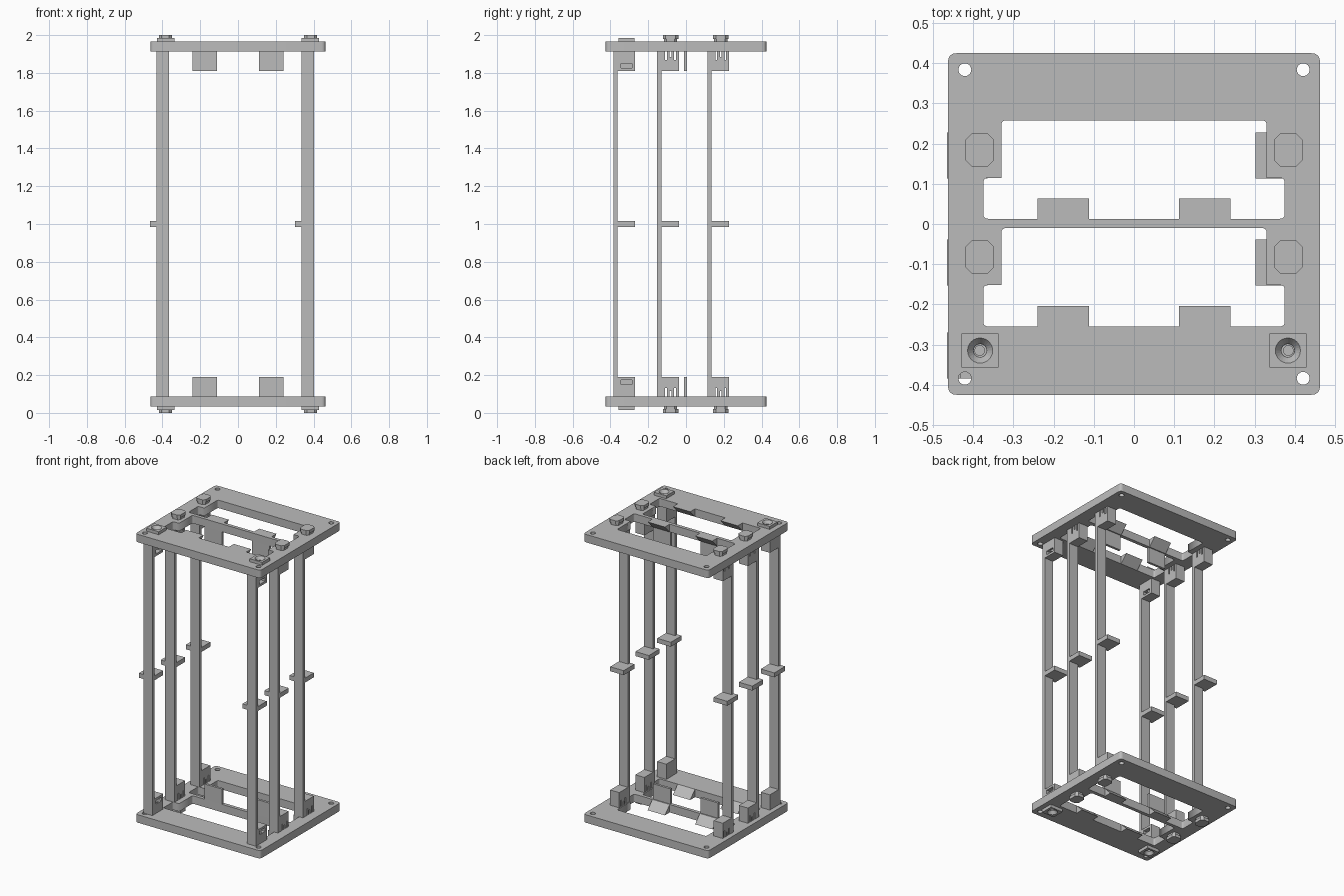
import bpy, bmesh, math
from mathutils import Vector

if "Cube" in bpy.data.objects:
    bpy.data.objects.remove(bpy.data.objects["Cube"], do_unlink=True)

grey = bpy.data.materials.new("plain_grey")
grey.use_nodes = True
colour = (0.5, 0.5, 0.5, 1)
grey.diffuse_color = colour
grey.node_tree.nodes["Principled BSDF"].inputs["Base Color"].default_value = colour

MID = Vector((0, 0, 1))        # everything is modelled about mid height
IN, OUT = 0.912, 0.965         # inner and outer face of a plate


def add(name, bm=None, mesh=None, mirror=True):
    if bm:
        bmesh.ops.recalc_face_normals(bm, faces=bm.faces)
        mesh = bpy.data.meshes.new(name)
        bm.to_mesh(mesh)
        bm.free()
    ob = bpy.data.objects.new(name, mesh)
    bpy.context.scene.collection.objects.link(ob)
    ob.location = MID
    mesh.materials.clear()
    mesh.materials.append(grey)
    if mirror:
        m = ob.modifiers.new("both_ends", 'MIRROR')
        m.use_axis = (False, False, True)
    return ob


def prism(bm, ring, offset):
    """Extrude a closed ring of points by an offset."""
    f = bm.faces.new([bm.verts.new(p) for p in ring])
    ext = bmesh.ops.extrude_face_region(bm, geom=[f])
    bmesh.ops.translate(bm, vec=offset,
                        verts=[v for v in ext["geom"] if isinstance(v, bmesh.types.BMVert)])


def box(x0, x1, y0, y1, z0, z1, bm=None):
    bm = bm or bmesh.new()
    prism(bm, [(x0, y0, z0), (x1, y0, z0), (x1, y1, z0), (x0, y1, z0)], (0, 0, z1 - z0))
    return bm


def cone(bm, x, y, z0, z1, r0, r1):
    ret = bmesh.ops.create_cone(bm, cap_ends=True, segments=24, radius1=r0, radius2=r1, depth=z1 - z0)
    bmesh.ops.translate(bm, vec=(x, y, (z0 + z1) / 2), verts=ret["verts"])


def cut(ob, bm):
    """Subtract a hidden cutter, before the mirror."""
    cutter = add(ob.name + "_cutter", bm, mirror=False)
    cutter.hide_render = True
    cutter.hide_set(True)
    mod = ob.modifiers.new("cut", 'BOOLEAN')
    mod.object = cutter
    mod.solver = 'EXACT'
    ob.modifiers.move(len(ob.modifiers) - 1, 0)


def rounded(points, r):
    """Round the convex corners of a counter-clockwise outline."""
    out = []
    for i, p in enumerate(points):
        p = Vector(p)
        a = Vector(points[i - 1]) - p
        b = Vector(points[(i + 1) % len(points)]) - p
        if a.cross(b) > 0:
            out.append(p)
            continue
        a, b = p + a.normalized() * r, p + b.normalized() * r
        out += [a * (1 - t) ** 2 + p * 2 * t * (1 - t) + b * t * t for t in (0, .25, .5, .75, 1)]
    return out


def circle(x, y, r, n=24):
    return [(x + r * math.cos(i * math.tau / n), y + r * math.sin(i * math.tau / n)) for i in range(n)]


def opening(y0, y1, y2):
    w, n = 0.375, 0.33
    return rounded([(-w, y0), (w, y0), (w, y1), (n, y1), (n, y2), (-n, y2), (-n, y1), (-w, y1)], 0.012)


# End plates with two stepped openings, corner holes and screw holes
X, Y = 0.463, 0.425
SCREW = (0.383, -0.315)
outlines = [rounded([(-X, -Y), (X, -Y), (X, Y), (-X, Y)], 0.022),
            opening(0.013, 0.115, 0.258), opening(-0.255, -0.152, -0.01)]
for sx in (-1, 1):
    outlines += [circle(sx * 0.421, sy * 0.384, 0.016) for sy in (-1, 1)]
    outlines.append(circle(sx * SCREW[0], SCREW[1], 0.016))
curve = bpy.data.curves.new("plate_outline", 'CURVE')
curve.dimensions = '2D'
curve.fill_mode = 'BOTH'
curve.extrude = (OUT - IN) / 2
for ring in outlines:
    sp = curve.splines.new('POLY')
    sp.points.add(len(ring) - 1)
    for pt, p in zip(sp.points, ring):
        pt.co = (p[0], p[1], 0, 1)
    sp.use_cyclic_u = True
temp = bpy.data.objects.new("plate_outline", curve)
bpy.context.scene.collection.objects.link(temp)
graph = bpy.context.evaluated_depsgraph_get()
bm = bmesh.new()
bm.from_mesh(bpy.data.meshes.new_from_object(temp.evaluated_get(graph)))
bpy.data.objects.remove(temp, do_unlink=True)
bmesh.ops.remove_doubles(bm, verts=bm.verts, dist=1e-5)
bmesh.ops.translate(bm, vec=(0, 0, (IN + OUT) / 2), verts=bm.verts)
add("end_plates", bm)

# Sloped lips on the opening edges and upright flaps on the crossbar
lips, flaps = bmesh.new(), bmesh.new()
for x0 in (-0.24, 0.112):
    for y in (0.013, -0.255):
        prism(lips, [(x0, y, IN), (x0, y, OUT), (x0, y + 0.051, OUT)], (0.128, 0, 0))
    box(x0, x0 + 0.128, -0.01, 0.006, 0.81, IN, flaps)
add("sloped_lips", lips)
add("crossbar_flaps", flaps)

# Raised square pads with countersunk screw holes
for side, sx in (("right", -1), ("left", 1)):
    x, y = sx * SCREW[0], SCREW[1]
    pad = add(side + "_screw_pad", box(x - .046, x + .046, y - .042, y + .042, OUT, 0.985))
    bm = bmesh.new()
    cone(bm, x, y, OUT - 0.001, 0.986, 0.016, 0.032)
    cut(pad, bm)

# Posts: thin strip, shelf at mid height and a block at each end
for side, x0, xc in (("right", -0.432, -0.384), ("left", 0.335, 0.384)):
    x1 = x0 + 0.067
    for row, y0 in (("front", -0.385), ("middle", -0.153), ("back", 0.113)):
        name = f"{row}_{side}_"
        y1 = y0 + 0.115
        add(name + "post", box(x0, x1, y0, y0 + 0.022, -IN, IN), mirror=False)
        add(name + "shelf", box(x0 - 0.033, x1, y0, y1, -0.015, 0.015), mirror=False)
        block = add(name + "block", box(x0, x1, y0, y1, 0.81, IN))
        bm = bmesh.new()
        if row == "front":
            # nut pocket open on one side, and the screw shaft above it
            box(x1 - 0.05, x1 + 0.01, y0 + 0.04, y0 + 0.098, 0.825, 0.85, bm)
            cut(block, bm)
            bm = bmesh.new()
            cone(bm, xc, SCREW[1], 0.835, IN + 0.01, 0.012, 0.012)
            cut(block, bm)
            continue
        # clip slots through the block
        yc = y0 + 0.071
        for d in (-0.024, 0, 0.024):
            low = 0.885 if d == 0 else 0.868
            box(x0 - 0.01, x1 + 0.01, yc + d - 0.005, yc + d + 0.005, low, IN + 0.01, bm)
        cut(block, bm)
        # snap peg: eight-sided head on a narrower neck
        peg = bmesh.new()
        for k, z0, z1 in ((0.85, OUT, 0.98), (1, 0.98, 1.0)):
            a, b, c = 0.035 * k, 0.041 * k, 0.015 * k
            quarter = [(a, b - c), (a - c, b)]
            ring = quarter + [(-u, v) for u, v in quarter[::-1]]
            ring += [(-u, -v) for u, v in ring]
            prism(peg, [(xc + u, yc + v, z0) for u, v in ring], (0, 0, z1 - z0))
        add(name + "snap_peg", peg)
